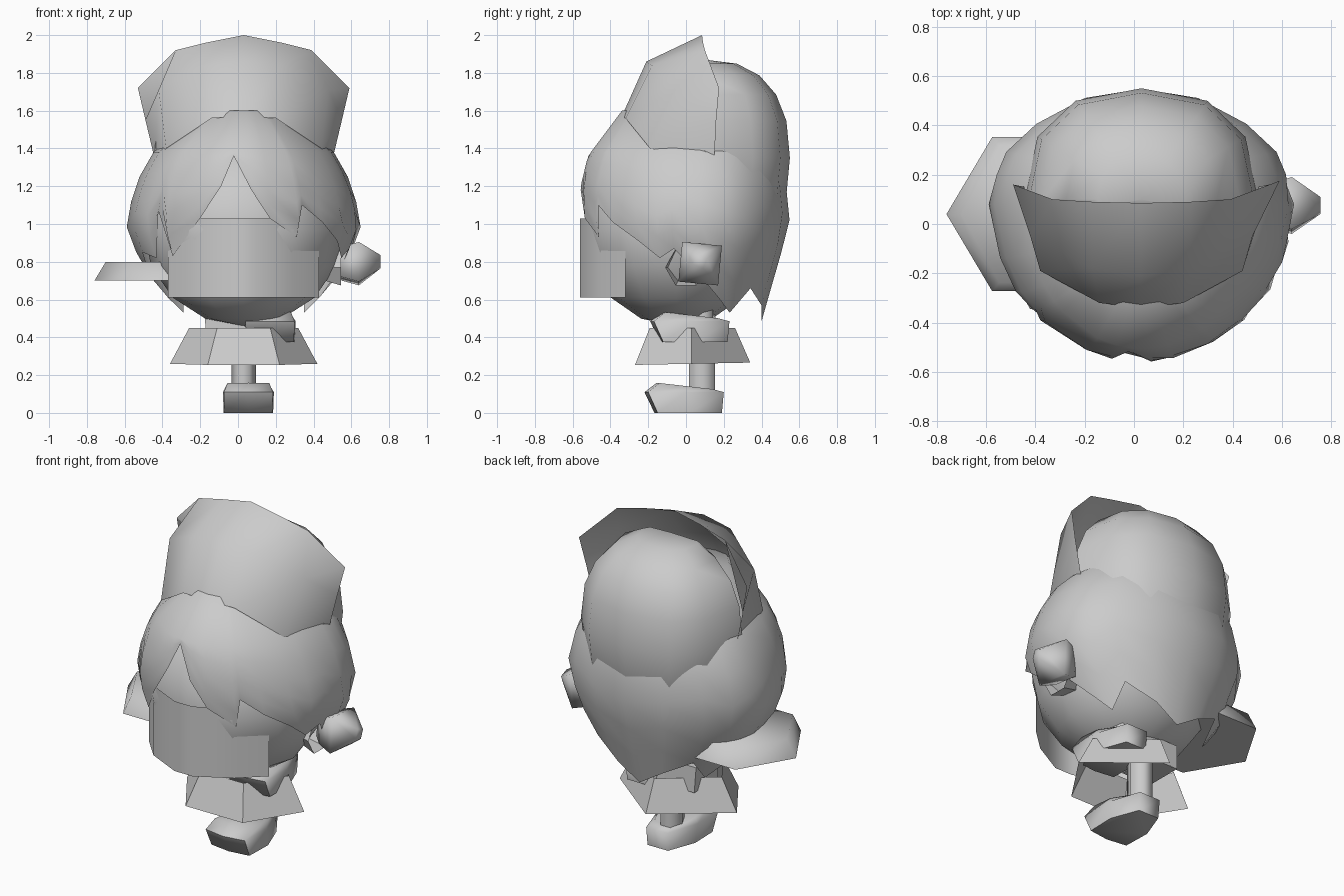
import bpy, bmesh
from math import sin, cos, pi, radians

if "Cube" in bpy.data.objects:
    bpy.data.objects.remove(bpy.data.objects["Cube"])

CX = 0.03  # symmetry axis of the figure


def finish(name, bm, angle=50):
    bmesh.ops.remove_doubles(bm, verts=bm.verts, dist=1e-4)
    bmesh.ops.recalc_face_normals(bm, faces=bm.faces)
    me = bpy.data.meshes.new(name)
    bm.to_mesh(me)
    bm.free()
    ob = bpy.data.objects.new(name, me)
    bpy.context.collection.objects.link(ob)
    bpy.ops.object.select_all(action='DESELECT')
    ob.select_set(True)
    bpy.context.view_layer.objects.active = ob
    bpy.ops.object.shade_smooth_by_angle(angle=radians(angle))
    return ob


def loft(name, rows, closed=True, cap0=False, cap1=False, angle=50):
    """Skin rows of points that all have the same count."""
    bm = bmesh.new()
    vs = [[bm.verts.new(p) for p in r] for r in rows]
    n = len(rows[0])
    for a, b in zip(vs, vs[1:]):
        for i in range(n if closed else n - 1):
            j = (i + 1) % n
            bm.faces.new((a[i], a[j], b[j], b[i]))
    if cap0:
        bm.faces.new(vs[0])
    if cap1:
        bm.faces.new(vs[-1])
    return finish(name, bm, angle)


def ring(cx, cy, z, rx, ry, n=8, start=0.0):
    return [(cx + rx * cos(start + 2 * pi * i / n),
             cy + ry * sin(start + 2 * pi * i / n), z) for i in range(n)]


def mirror_row(half):
    return [(CX - x, y, z) for x, y, z in half[:0:-1]] + [(CX + x, y, z) for x, y, z in half]


def ellipsoid(name, c, r, segs, rings, min_y=-9, power=1.0):
    """Ellipsoid, boxier when power is below 1, flattened in front of min_y."""
    bm = bmesh.new()
    bmesh.ops.create_uvsphere(bm, u_segments=segs, v_segments=rings, radius=1)
    for v in bm.verts:
        q = [abs(k) ** power * (1 if k > 0 else -1) for k in v.co]
        v.co = [c[k] + q[k] * r[k] for k in range(3)]
        v.co.y = max(v.co.y, min_y)
    return finish(name, bm)


def interp(table, t):
    for a, b in zip(table, table[1:]):
        if t <= b[0]:
            f = max(0, (t - a[0]) / (b[0] - a[0]))
            return [p + (q - p) * f for p, q in zip(a, b)][1:]
    return table[-1][1:]


# head
ellipsoid("head", (CX, -0.05, 0.97), (0.53, 0.49, 0.51), 12, 8)

# hair shell: half width, front depth and back depth by height, around y = 0.08
SHAPE = [(0.45, 0.30, 0.46, 0.31), (0.80, 0.55, 0.58, 0.41), (1.0, 0.625, 0.63, 0.47),
         (1.2, 0.575, 0.64, 0.45), (1.36, 0.50, 0.60, 0.43), (1.6, 0.23, 0.42, 0.22)]
# jagged hem: height by angle in degrees (-90 is the front)
HEM = [(-180, .72), (-160, .85), (-146, .82), (-138, 1.07), (-132, .83), (-112, 1.03),
       (-102, 1.2), (-96, 1.36), (-86, 1.18), (-77, 1.03), (-62, .93), (-59, 1.1), (-48, 1.01), (-33, .91),
       (-22, .82), (-14, .87), (0, .72), (15, .61), (27, .53), (45, .66), (68, .57),
       (90, .48), (112, .57), (135, .66), (153, .53), (165, .61)]


def hair_point(deg, z):
    rx, front, back = interp(SHAPE, z)
    s = sin(radians(deg))
    return (CX + rx * cos(radians(deg)), 0.08 + s * (front if s < 0 else back), z)


rows = [[hair_point(a, 1.6) for a, h in HEM]]
for k in range(6):
    rows.append([hair_point(a, 1.38 + (h - 1.38) * k / 5) for a, h in HEM])
loft("hair", rows, cap0=True, angle=60)

# tall upright hat front, flaring up to a crest
loft("hat_front", [
    mirror_row([(0, -.34, 1.57), (.17, -.32, 1.56), (.41, -.19, 1.40), (.47, .15, 1.34)]),
    mirror_row([(0, -.21, 1.86), (.2, -.18, 1.84), (.45, -.05, 1.71), (.52, .16, 1.55)]),
    mirror_row([(0, .085, 2.0), (.2, .09, 1.96), (.36, .10, 1.92), (.56, .175, 1.72)]),
], closed=False)

# rounded hat crown behind the crest
ellipsoid("hat_crown", (CX, 0.1, 1.35), (0.475, 0.45, 0.52), 12, 10, min_y=0.07, power=0.83)

# face panel: bent sheet
bend = [(-.37, -.32), (-.24, -.46), (-.03, -.56), (.09, -.56), (.29, -.45), (.43, -.32)]
loft("face_panel", [[(x, y, z) for x, y in bend] for z in (0.61, 1.03)], closed=False)

# five-sided skirt with its point at the back, and torso
skirt_plan = [(.39, 0), (.19, -.30), (-.19, -.30), (-.39, 0), (0, .31)]
loft("skirt", [[(CX + x * s, .03 + y * s, z + y * t) for x, y in skirt_plan]
               for s, z, t in ((1, .26, .02), (.74, .45, 0))])
loft("torso", [ring(CX, .05, .40, .16, .13, 6), ring(CX, .06, .62, .12, .1, 6)])

# standing leg
loft("leg", [ring(CX, .085, z, .065, .08, 6) for z in (0.1, 0.62)], angle=70)


def shoe(name, x, y, z):
    """Shoe with a square toe and a pointed heel."""
    plan = [(-.13, -.2), (0, -.22), (.13, -.2), (.135, .0), (.07, .20), (-.07, .20), (-.135, .0)]
    base = [(x + a * .97, y + b * .85 + .02, z) for a, b in plan]
    side = [(x + a, y + b, z + .11) for a, b in plan]
    top = [(x + a * .85, y + b * .7, z + .15 - .08 * (b + .1)) for a, b in plan]
    loft(name, [base, side, top], cap0=True, cap1=True, angle=75)


# shoes: one on the ground, one raised below the head with its short leg
shoe("ground_shoe", 0.055, 0, 0)
shoe("raised_shoe", 0.17, 0.03, 0.375)
loft("raised_leg", [ring(.17, .09, z, .055, .06, 6) for z in (0.46, 0.68)], angle=70)

# small sleeve on the left of the torso
loft("sleeve", [ring(-.07, .05, .38, .14, .16, 4, pi / 4), ring(-.07, .05, .53, .15, .15, 4, pi / 4)],
     cap0=True, cap1=True)

# hand at the right of the head, lofted sideways, with a cuff
hand_rows = []
for x, h, slant in ((.51, .05, 0), (.55, .08, 0), (.64, .105, 0), (.755, .025, .01)):
    hand_rows.append([(x, .075 + a * h + .01 * b, .79 + b * h + slant - .01 * a)
                      for a, b in ((-1, -1), (1, -1), (1, 1), (-1, 1))])
loft("hand", hand_rows, cap0=True, cap1=True, angle=95)
loft("hand_cuff", [[(x, .0 + y, .77 + z) for y, z, _ in ring(0, 0, 0, r, r, 6)]
                   for x, r in ((.4, .06), (.545, .11))])

# flat six-sided tray at the left of the head
loft("tray", [ring(-.39, .04, .70, .37, .36, 6), ring(-.39, .04, .80, .31, .32, 6)],
     cap0=True, cap1=True, angle=70)
